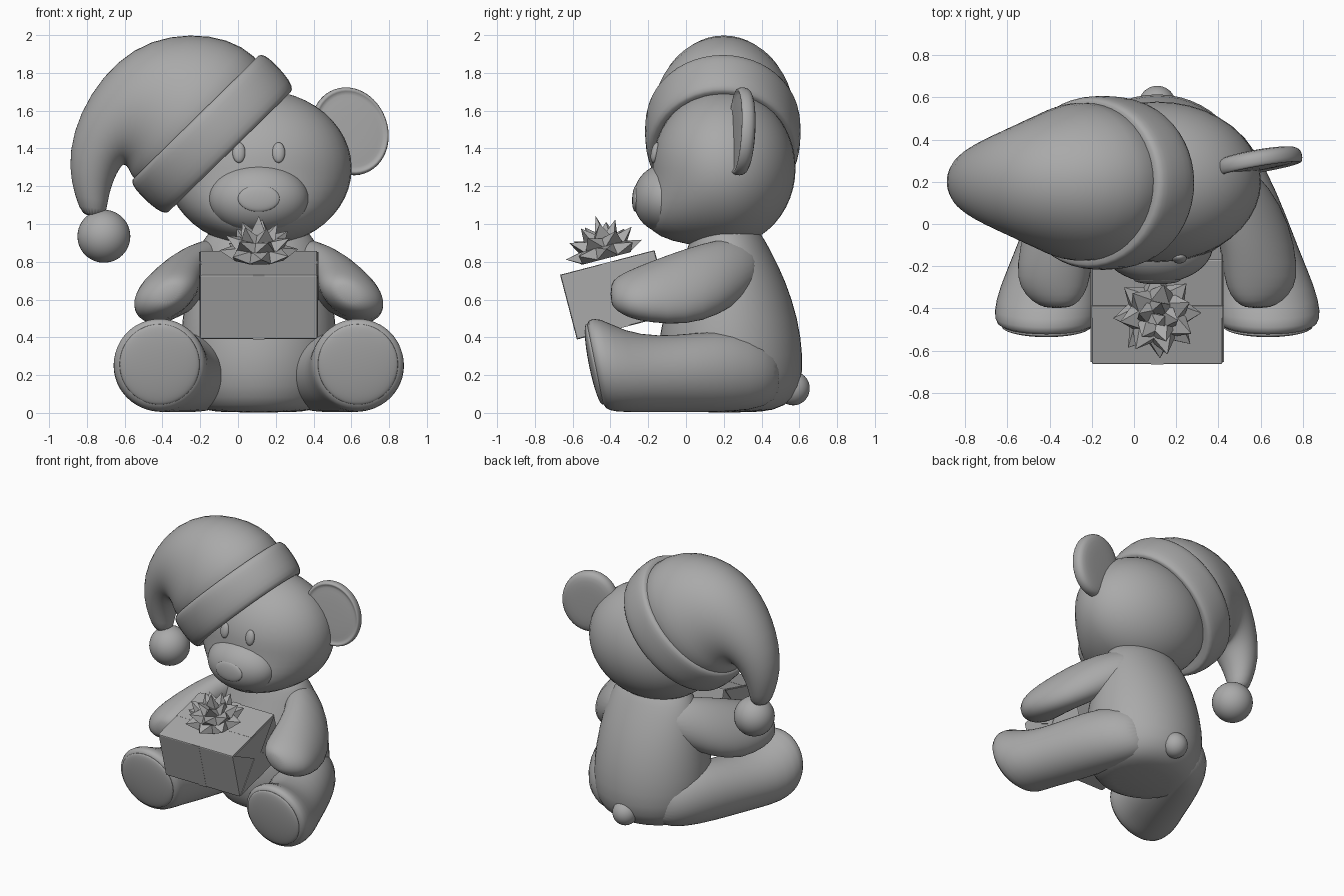
import bpy, bmesh
from math import sin, cos, pi, radians
from mathutils import Vector, Matrix

if "Cube" in bpy.data.objects:
    bpy.data.objects.remove(bpy.data.objects["Cube"], do_unlink=True)

grey = bpy.data.materials.new("plain_grey")
grey.use_nodes = True
GREY = (0.4, 0.4, 0.4, 1)
grey.diffuse_color = GREY
grey.node_tree.nodes["Principled BSDF"].inputs["Base Color"].default_value = GREY

MID = 0.11   # x of the bear's own symmetry plane


def finish(name, bm, smooth=True, subsurf=0, matrix=None):
    bmesh.ops.recalc_face_normals(bm, faces=bm.faces)
    mesh = bpy.data.meshes.new(name)
    bm.to_mesh(mesh)
    bm.free()
    mesh.materials.append(grey)
    obj = bpy.data.objects.new(name, mesh)
    bpy.context.collection.objects.link(obj)
    if matrix is not None:
        obj.matrix_world = matrix
    if smooth:
        mesh.shade_smooth()
    if subsurf:
        mod = obj.modifiers.new("smooth", "SUBSURF")
        mod.levels = mod.render_levels = subsurf
    return obj


def loft(name, rings, matrix=None, sides=24):
    """Skin elliptical rings given as (centre, half axis u, half axis v)."""
    bm = bmesh.new()
    rows = []
    for c, u, v in rings:
        rows.append([bm.verts.new(Vector(c) + Vector(u) * cos(2 * pi * i / sides)
                                  + Vector(v) * sin(2 * pi * i / sides)) for i in range(sides)])
    for a, b in zip(rows, rows[1:]):
        for i in range(sides):
            j = (i + 1) % sides
            bm.faces.new((a[i], a[j], b[j], b[i]))
    bm.faces.new(rows[0])
    bm.faces.new(rows[-1])
    return finish(name, bm, subsurf=1, matrix=matrix)


def ball(name, centre, radii, tilt=0):
    bm = bmesh.new()
    bmesh.ops.create_uvsphere(bm, u_segments=40, v_segments=24, radius=1)
    bmesh.ops.scale(bm, vec=radii, verts=bm.verts)
    return finish(name, bm, matrix=Matrix.Translation(centre) @ Matrix.Rotation(tilt, 4, "X"))


# Torso: height, back y, front y, half width
torso = [(0.0, 0.4, 0.0, 0.25), (0.03, 0.53, -0.08, 0.33), (0.13, 0.615, -0.14, 0.4),
         (0.3, 0.625, -0.16, 0.425), (0.5, 0.597, -0.13, 0.41), (0.7, 0.53, -0.06, 0.375),
         (0.85, 0.455, 0.0, 0.335), (0.95, 0.4, 0.03, 0.28), (1.02, 0.34, 0.08, 0.18)]
loft("torso", [((MID, (b + f) / 2, z), (w, 0, 0), (0, (b - f) / 2, 0)) for z, b, f, w in torso])
ball("tail", (MID, 0.567, 0.13), (0.088, 0.088, 0.09))

# Limbs: x, y, z, half width, half height
leg = [(0.635, -0.488, 0.257, 0.2, 0.2), (0.635, -0.475, 0.257, 0.238, 0.238),
       (0.635, -0.42, 0.257, 0.254, 0.254), (0.615, -0.3, 0.217, 0.245, 0.215),
       (0.56, -0.15, 0.203, 0.235, 0.202), (0.49, 0.05, 0.213, 0.23, 0.212),
       (0.42, 0.25, 0.222, 0.215, 0.218), (0.35, 0.42, 0.21, 0.18, 0.185),
       (0.31, 0.51, 0.2, 0.1, 0.1)]
arm = [(0.585, -0.4, 0.63, 0.05, 0.05), (0.59, -0.37, 0.63, 0.105, 0.09),
       (0.6, -0.3, 0.628, 0.155, 0.128), (0.6, -0.2, 0.638, 0.165, 0.16),
       (0.565, 0.0, 0.667, 0.15, 0.206), (0.46, 0.18, 0.72, 0.16, 0.203),
       (0.36, 0.3, 0.765, 0.14, 0.16), (0.29, 0.4, 0.79, 0.08, 0.08)]
# Soles lean forwards at the top, arms lean inwards at the top
for side, label in ((1, "left"), (-1, "right")):
    for part, table, inward in (("leg", leg, 0), ("arm", arm, 0.45)):
        loft(label + "_" + part,
             [((MID + side * (x - MID), y, z), (w, 0, 0),
               (-side * h * inward, h * y * 0.42 if inward == 0 and y < -0.2 else 0, h))
              for x, y, z, w, h in table])
    ball(label + "_sole", (MID + side * 0.525, -0.484, 0.257), (0.212, 0.03, 0.217), 0.2)
    ball(label + "_eye", (MID + side * 0.105, -0.163, 1.378), (0.034, 0.022, 0.055), -0.2)

# Head with a fuller chin at the front
head = ball("head", (MID, 0.2, 1.295), (0.492, 0.38, 0.415))
for v in head.data.vertices:
    if v.co.z < 0 and v.co.y < 0:
        v.co.y *= 1 + 1.0 * (v.co.z / 0.415) ** 2
ball("muzzle", (MID, -0.1, 1.135), (0.265, 0.18, 0.185))
ball("nose", (MID, -0.265, 1.135), (0.11, 0.02, 0.07), -0.05)

# Ear: a rounded disc whose front is edged by a shallow groove
ear = [(-0.036, 0.08), (-0.032, 0.17), (-0.028, 0.193), (-0.042, 0.203), (-0.034, 0.217),
       (0.0, 0.222), (0.03, 0.211), (0.045, 0.17), (0.05, 0.08)]
loft("left_ear", [((0, y, 0), (r * 0.96, 0, -0.1 * r), (0, 0, r * 1.07)) for y, r in ear],
     Matrix.Translation((0.59, 0.297, 1.49)) @ Matrix.Rotation(0.18, 4, "Z")
     @ Matrix.Rotation(-0.07, 4, "X"))

# Hat: upper point, lower point (x, z) and half depth of each ring
hat = [(0.18, 1.77, -0.43, 1.17, 0.35), (0.1, 1.895, -0.53, 1.21, 0.385),
       (-0.05, 1.985, -0.565, 1.25, 0.375), (-0.25, 2.012, -0.575, 1.28, 0.335),
       (-0.46, 1.978, -0.59, 1.305, 0.29),
       (-0.64, 1.868, -0.605, 1.315, 0.245), (-0.785, 1.69, -0.62, 1.3, 0.205),
       (-0.875, 1.49, -0.64, 1.27, 0.165), (-0.898, 1.3, -0.67, 1.2, 0.13),
       (-0.865, 1.15, -0.69, 1.12, 0.095), (-0.82, 1.03, -0.7, 1.03, 0.06)]
loft("hat", [(((a + c) / 2, 0.2, (b + d) / 2), ((a - c) / 2, 0, (b - d) / 2), (0, h, 0))
             for a, b, c, d, h in hat])
ball("hat_pompom", (-0.71, 0.2, 0.935), (0.14, 0.14, 0.14))

# Hat brim: thick rolled band around the slanted hat axis
axis, along = Vector((-0.7, 0, 0.714)), Vector((0.714, 0, 0.7))
brim = [(-0.115, 0.43), (-0.138, 0.458), (-0.115, 0.487), (-0.04, 0.502), (0.05, 0.503),
        (0.105, 0.497), (0.132, 0.475), (0.12, 0.44)]
loft("hat_brim", [(Vector((-0.135, 0.195, 1.475)) + axis * t, along * r, (0, r * 0.83, 0))
                  for t, r in brim])

# Gift box, tilted back towards the bear
W, D, H = 0.62, 0.515, 0.352
box_frame = Matrix.Translation((MID, -0.372, 0.625)) @ Matrix.Rotation(radians(14.6), 4, "X")


def block(name, size, bevel=0.0):
    bm = bmesh.new()
    bmesh.ops.create_cube(bm, size=1)
    bmesh.ops.scale(bm, vec=size, verts=bm.verts)
    if bevel:
        bmesh.ops.bevel(bm, geom=bm.edges[:], offset=bevel, segments=2, profile=0.5,
                        affect="EDGES")
    finish(name, bm, smooth=False, matrix=box_frame)


block("gift_box", (W, D, H), bevel=0.008)
block("ribbon_lengthwise", (0.06, D + 0.002, H + 0.002))
block("ribbon_crosswise", (W + 0.002, 0.06, H + 0.002))

# Folded paper flaps on both ends of the box
for side, label in ((1, "left"), (-1, "right")):
    for up, where in ((1, "upper"), (-1, "lower")):
        bm = bmesh.new()
        x = side * W / 2
        points = [(-D * 0.48, up * H * 0.48), (D * 0.48, up * H * 0.48), (0, -up * 0.03)]
        face = bm.faces.new([bm.verts.new((x, y, z)) for y, z in points])
        out = bmesh.ops.extrude_face_region(bm, geom=[face])
        moved = [g for g in out["geom"] if isinstance(g, bmesh.types.BMVert)]
        bmesh.ops.translate(bm, verts=moved, vec=(side * (0.005 + 0.001 * up), 0, 0))
        finish(label + "_" + where + "_flap", bm, smooth=False, matrix=box_frame)

# Bow: tiers of pointed ribbon loops
bm = bmesh.new()


def petal(turn, lift, length, width):
    m = (Matrix.Translation((0, 0, 0.03)) @ Matrix.Rotation(turn, 4, "Z")
         @ Matrix.Rotation(-lift, 4, "Y"))
    half, bulge = width / 2, width * 0.42

    def vert(x, y, z):
        return bm.verts.new(m @ Vector((x, y, z)))
    base = vert(0, 0, 0)
    tip = vert(length, 0, bulge * 0.5)
    mid = length * 0.58
    belt = [vert(mid, -half, -bulge * 0.3), vert(mid, half, -bulge * 0.3),
            vert(mid * 0.95, half * 0.75, bulge), vert(mid * 0.95, -half * 0.75, bulge)]
    for i in range(4):
        a, b = belt[i], belt[(i + 1) % 4]
        bm.faces.new((base, a, b))
        bm.faces.new((tip, b, a))


for count, lift, length, width in ((8, 4, 0.212, 0.125), (7, 28, 0.212, 0.12),
                                   (5, 55, 0.205, 0.105), (1, 86, 0.225, 0.085)):
    for i in range(count):
        petal(2 * pi * (i + 0.02 * lift) / count, radians(lift), length, width)
finish("gift_bow", bm, smooth=False, matrix=box_frame @ Matrix.Translation((0, 0, H / 2)))
